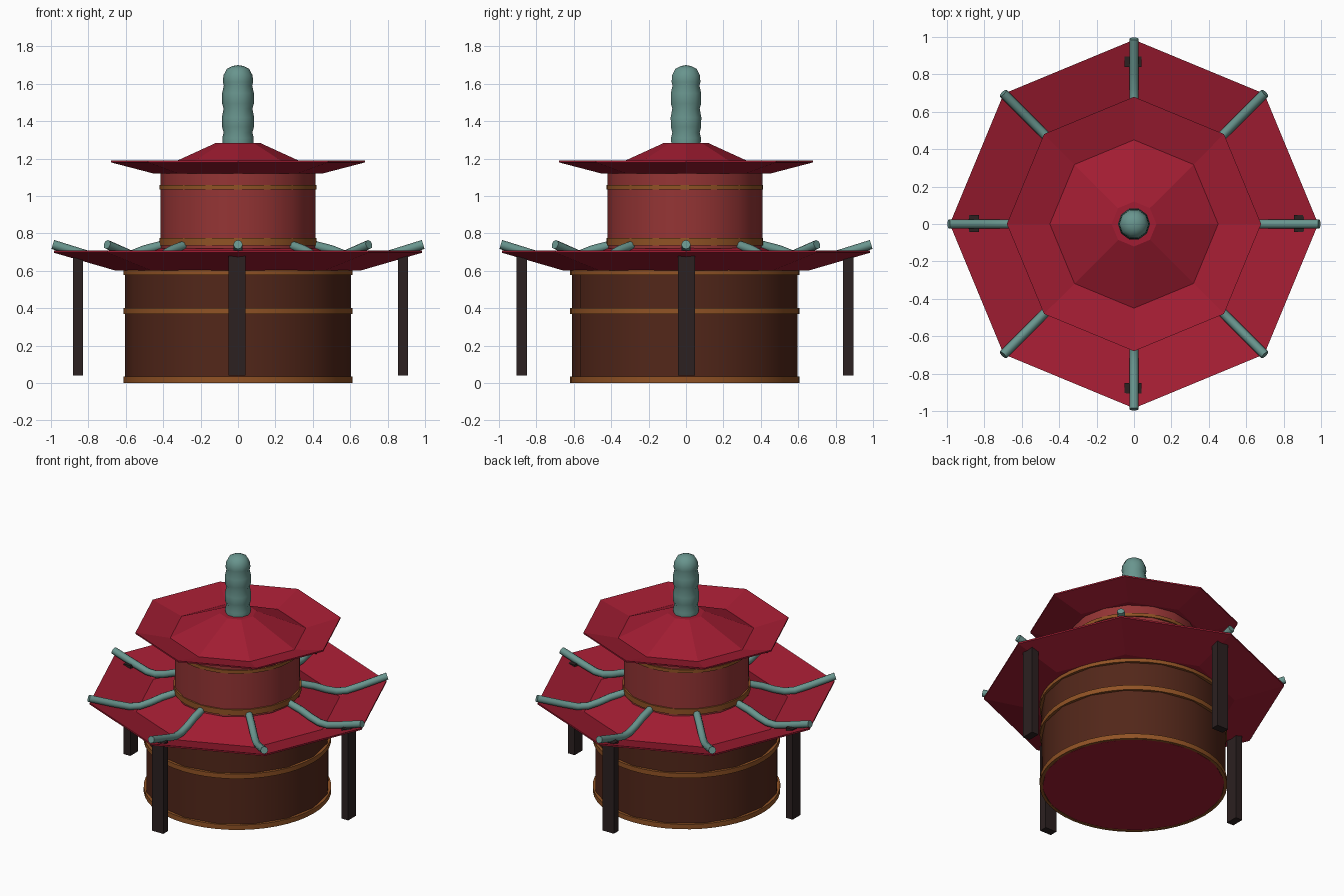
import bpy, bmesh
from math import sin, cos, pi

if "Cube" in bpy.data.objects:
    bpy.data.objects.remove(bpy.data.objects["Cube"])


def material(name, rgb):
    m = bpy.data.materials.new(name)
    m.diffuse_color = (*rgb, 1)
    m.use_nodes = True
    m.node_tree.nodes["Principled BSDF"].inputs["Base Color"].default_value = m.diffuse_color
    return m


CRIMSON = material("crimson", (0.36, 0.012, 0.032))
RED = material("red_wall", (0.30, 0.035, 0.035))
BROWN = material("brown_wall", (0.085, 0.02, 0.01))
BRONZE = material("bronze", (0.28, 0.085, 0.018))
BLACK = material("dark_wood", (0.025, 0.015, 0.015))
TEAL = material("teal", (0.14, 0.30, 0.27))


def lathe(name, profile, sides, mat, y=0.0, closed=False, smooth=False):
    """Spin an (r, z) profile about the z axis."""
    bm = bmesh.new()
    rings = [[bm.verts.new((r * cos(2 * pi * i / sides), r * sin(2 * pi * i / sides), z))
              for i in range(sides)] for r, z in profile]
    pairs = list(zip(rings, rings[1:]))
    if closed:
        pairs.append((rings[-1], rings[0]))
    for a, b in pairs:
        for i in range(sides):
            j = (i + 1) % sides
            bm.faces.new((a[i], a[j], b[j], b[i]))
    bmesh.ops.remove_doubles(bm, verts=bm.verts, dist=1e-5)
    bmesh.ops.recalc_face_normals(bm, faces=bm.faces)
    me = bpy.data.meshes.new(name)
    bm.to_mesh(me)
    bm.free()
    ob = bpy.data.objects.new(name, me)
    bpy.context.collection.objects.link(ob)
    ob.location.y = y
    me.materials.append(mat)
    if smooth:
        bpy.ops.object.select_all(action='DESELECT')
        ob.select_set(True)
        bpy.context.view_layer.objects.active = ob
        bpy.ops.object.shade_smooth_by_angle(angle=0.7)
    return ob


def drum(name, r, z0, z1, mat):
    return lathe(name, [(0, z0), (r, z0), (r, z1), (0, z1)], 16, mat, -0.006, smooth=True)


def hoop(name, r, z0, z1):
    return lathe(name, [(r - 0.02, z0), (r, z0), (r, z1), (r - 0.02, z1)], 48,
                 BRONZE, -0.006, closed=True, smooth=True)


# Walls, floor and hoops
drum("lower_wall", 0.603, 0.004, 0.605, BROWN)
lathe("floor", [(0, 0.002), (0.597, 0.002), (0.597, 0.006), (0, 0.006)], 16, CRIMSON, -0.006)
drum("upper_wall", 0.414, 0.72, 1.13, RED)
for i, (z0, z1) in enumerate([(0, 0.035), (0.368, 0.402), (0.578, 0.607)]):
    hoop(f"lower_hoop_{i + 1}", 0.613, z0, z1)
for i, (z0, z1) in enumerate([(0.735, 0.775), (1.035, 1.058)]):
    hoop(f"upper_hoop_{i + 1}", 0.419, z0, z1)

# Octagonal upturned roofs
lathe("lower_roof", [(0, 0.603), (0.66, 0.603), (0.985, 0.697), (0.985, 0.708),
                     (0.675, 0.618), (0.38, 0.738), (0, 0.738)], 8, CRIMSON)
lathe("upper_roof", [(0, 1.12), (0.45, 1.12), (0.68, 1.18), (0.68, 1.19),
                     (0.45, 1.132), (0.12, 1.283), (0, 1.283)], 8, CRIMSON)

# Finial of stacked beads
lathe("finial", [(0.082, 1.27), (0.084, 1.31), (0.077, 1.34), (0.085, 1.37), (0.086, 1.42),
                 (0.077, 1.467), (0.085, 1.495), (0.085, 1.55), (0.076, 1.59),
                 (0.081, 1.61), (0.078, 1.645), (0.06, 1.68), (0.03, 1.695), (0, 1.7)],
      10, TEAL, smooth=True)

# Curved ridge tubes along the eight roof corners
path = [(0.40, 0.738), (0.50, 0.712), (0.58, 0.68), (0.65, 0.66), (0.72, 0.66),
        (0.82, 0.688), (0.99, 0.741)]
for k in range(8):
    a = k * pi / 4
    cu = bpy.data.curves.new(f"ridge_{k + 1}", 'CURVE')
    cu.dimensions = '3D'
    cu.bevel_depth = 0.025
    cu.bevel_resolution = 2
    cu.use_fill_caps = True
    sp = cu.splines.new('POLY')
    sp.points.add(len(path) - 1)
    for p, (r, z) in zip(sp.points, path):
        p.co = (r * cos(a), r * sin(a), z, 1)
    sp.use_smooth = True
    cu.materials.append(TEAL)
    ob = bpy.data.objects.new(f"ridge_{k + 1}", cu)
    bpy.context.collection.objects.link(ob)
    bpy.ops.object.select_all(action='DESELECT')
    ob.select_set(True)
    bpy.context.view_layer.objects.active = ob
    bpy.ops.object.convert(target='MESH')

# Four posts under the eaves
for name, x, y, sx, sy in [("left_post", -0.856, 0.002, 0.054, 0.09),
                           ("right_post", 0.882, 0.002, 0.054, 0.09),
                           ("front_post", -0.006, -0.879, 0.09, 0.056),
                           ("back_post", -0.006, 0.867, 0.09, 0.056)]:
    bpy.ops.mesh.primitive_cube_add(size=1, location=(x, y, 0.365))
    ob = bpy.context.object
    ob.name = name
    ob.scale = (sx, sy, 0.65)
    ob.data.materials.append(BLACK)
